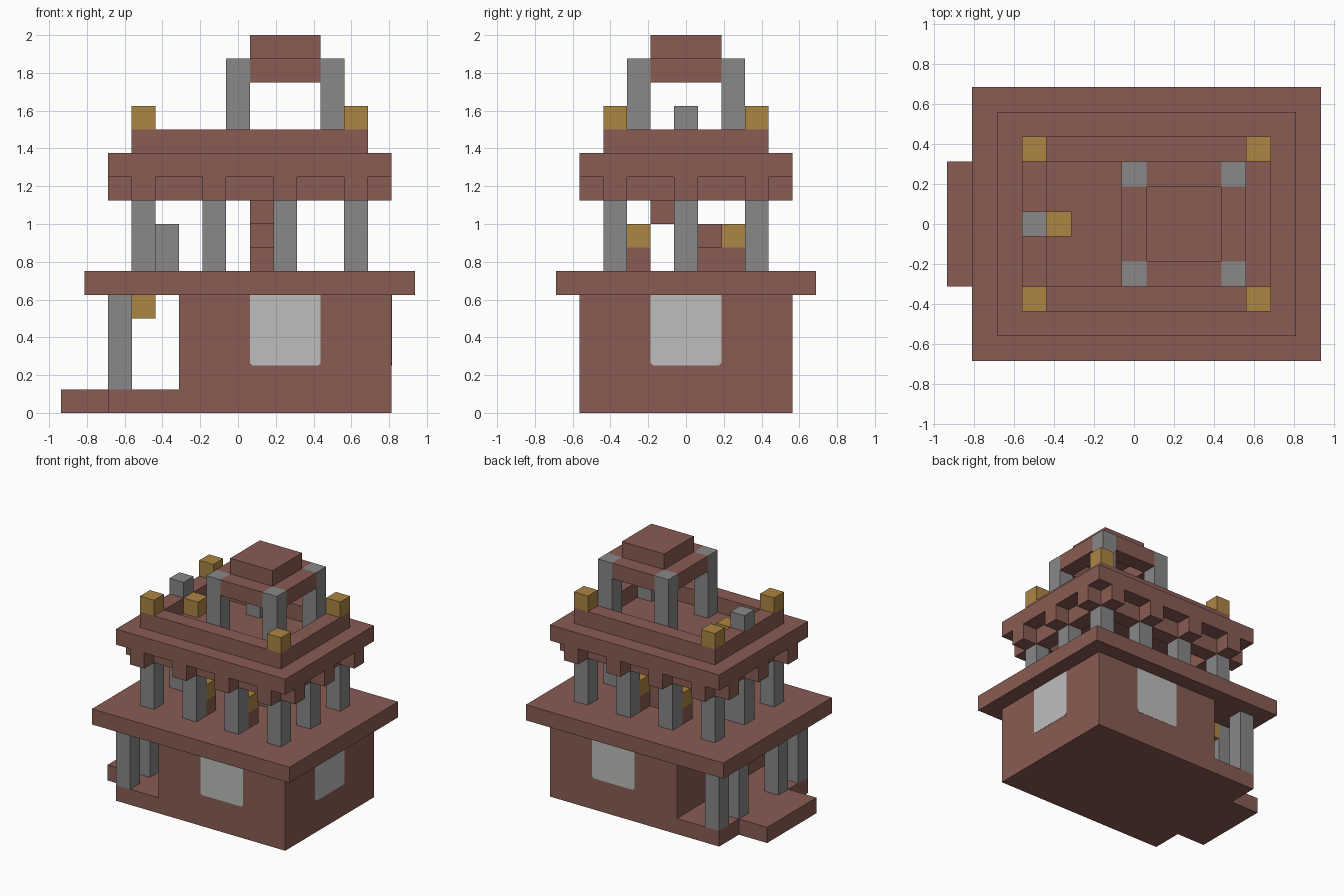
import bpy
import bmesh

cube = bpy.data.objects.get("Cube")
if cube:
    bpy.data.objects.remove(cube, do_unlink=True)

U = 0.125            # one building block
OX, OY = -7.5, -5.5  # grid origin, in blocks


def material(name, r, g, b):
    mat = bpy.data.materials.new(name)
    mat.use_nodes = True
    mat.diffuse_color = (r, g, b, 1)
    node = next(n for n in mat.node_tree.nodes if n.type == 'BSDF_PRINCIPLED')
    node.inputs["Base Color"].default_value = (r, g, b, 1)
    node.inputs["Roughness"].default_value = 0.9
    return mat


BRICK = material("brick_red", 0.25, 0.107, 0.087)
STONE = material("stone_grey", 0.246, 0.246, 0.246)
GOLD = material("lamp_gold", 0.413, 0.235, 0.056)
GLASS = material("pale_glass", 0.503, 0.515, 0.503)


def finish(name, bm, mat):
    bmesh.ops.recalc_face_normals(bm, faces=bm.faces)
    mesh = bpy.data.meshes.new(name)
    bm.to_mesh(mesh)
    bm.free()
    mesh.materials.append(mat)
    obj = bpy.data.objects.new(name, mesh)
    bpy.context.collection.objects.link(obj)
    return obj


def add_box(bm, i, j, k):
    """Box from three (start, end) ranges in blocks."""
    verts = bmesh.ops.create_cube(bm, size=1)["verts"]
    for v in verts:
        x, y, z = (r[0] if c < 0 else r[1] for r, c in zip((i, j, k), v.co))
        v.co = ((x + OX) * U, (y + OY) * U, z * U)


def boxes(name, mat, *ranges):
    bm = bmesh.new()
    for r in ranges:
        add_box(bm, *r)
    return finish(name, bm, mat)


def posts(name, mat, cells, k):
    """One-block-square posts at the given cells."""
    return boxes(name, mat, *(((i, i + 1), (j, j + 1), k) for i, j in cells))


def ring(name, mat, i, j, k, corners=True):
    """Rectangular frame one block wide, with or without its corners."""
    c = 0 if corners else 1
    (a, b), (p, q) = i, j
    return boxes(name, mat,
                 ((a + c, b - c), (p, p + 1), k), ((a + c, b - c), (q - 1, q), k),
                 ((a, a + 1), (p + 1, q - 1), k), ((b - 1, b), (p + 1, q - 1), k))


def window(name, centre, along, out):
    """Thin pane with clipped lower corners, set just proud of a wall."""
    w, low, high, cut = 1.5 * U, 2 * U, 5 * U, 0.014
    outline = [(-w + cut, low), (w - cut, low), (w, low + cut),
               (w, high), (-w, high), (-w, low + cut)]
    bm = bmesh.new()
    face = bm.faces.new([bm.verts.new((centre[0] + along[0] * s - out[0] * 0.002,
                                       centre[1] + along[1] * s - out[1] * 0.002, z))
                         for s, z in outline])
    grown = bmesh.ops.extrude_face_region(bm, geom=[face])["geom"]
    moved = [v for v in grown if isinstance(v, bmesh.types.BMVert)]
    bmesh.ops.translate(bm, verts=moved, vec=(out[0] * 0.004, out[1] * 0.004, 0))
    return finish(name, bm, GLASS)


# Ground floor: base, entrance step, house body and porch
boxes("base", BRICK, ((2, 14), (1, 10), (0, 1)))
boxes("entrance_step", BRICK, ((0, 2), (3, 8), (0, 1)))
boxes("house_body", BRICK, ((5, 14), (1, 10), (1, 5)))
posts("porch_pillars", STONE, [(2, j) for j in (1, 3, 7, 9)], (1, 5))
posts("porch_lamps", GOLD, [(3, 3), (3, 7)], (4, 5))
mid_x = (9.5 + OX) * U
window("front_window", (mid_x, -4.5 * U), (1, 0), (0, -1))
window("back_window", (mid_x, 4.5 * U), (1, 0), (0, 1))
window("side_window", (6.5 * U, 0), (0, 1), (1, 0))

# Upper floor: slab, colonnade, lamps on stands, stairs
boxes("upper_floor", BRICK, ((1, 15), (0, 11), (5, 6)))
columns = (3, 6, 9, 12)
colonnade = [(i, j) for i in columns for j in (2, 8)] + [(3, 5), (12, 5)]
posts("colonnade", STONE, colonnade, (6, 9))
lamp_cells = [(i, j) for i in (6, 9) for j in (3, 7)]
posts("lamp_stands", BRICK, lamp_cells, (6, 7))
posts("stand_lamps", GOLD, lamp_cells, (7, 8))
posts("seat_back", STONE, [(4, 5)], (6, 8))
boxes("stairs", BRICK, ((9, 10), (6, 7), (6, 7)),
      *(((8, 9), (6 - n, 7 - n), (6 + n, 8 + n)) for n in range(3)))

# Roof: beam, corbels over each column, slab, parapet
ring("roof_beam", BRICK, (3, 13), (2, 9), (9, 10))
corbels = [(i, j) for i in columns for j in (1, 9)]
corbels += [(i, j) for i in (2, 13) for j in (2, 5, 8)]
posts("corbels", BRICK, corbels, (9, 10))
boxes("roof_slab", BRICK, ((2, 14), (1, 10), (10, 11)))
ring("parapet", BRICK, (3, 13), (2, 9), (11, 12))
posts("parapet_lamps", GOLD, [(i, j) for i in (3, 12) for j in (2, 8)], (12, 13))
posts("roof_block", STONE, [(3, 5)], (12, 13))
posts("roof_lamp", GOLD, [(4, 5)], (11, 12))

# Tower: four pillars, linking beams and a cap
posts("tower_pillars", STONE, [(i, j) for i in (7, 11) for j in (3, 7)], (11, 15))
ring("tower_beams", BRICK, (7, 12), (3, 8), (14, 15), corners=False)
boxes("tower_cap", BRICK, ((8, 11), (4, 7), (15, 16)))
